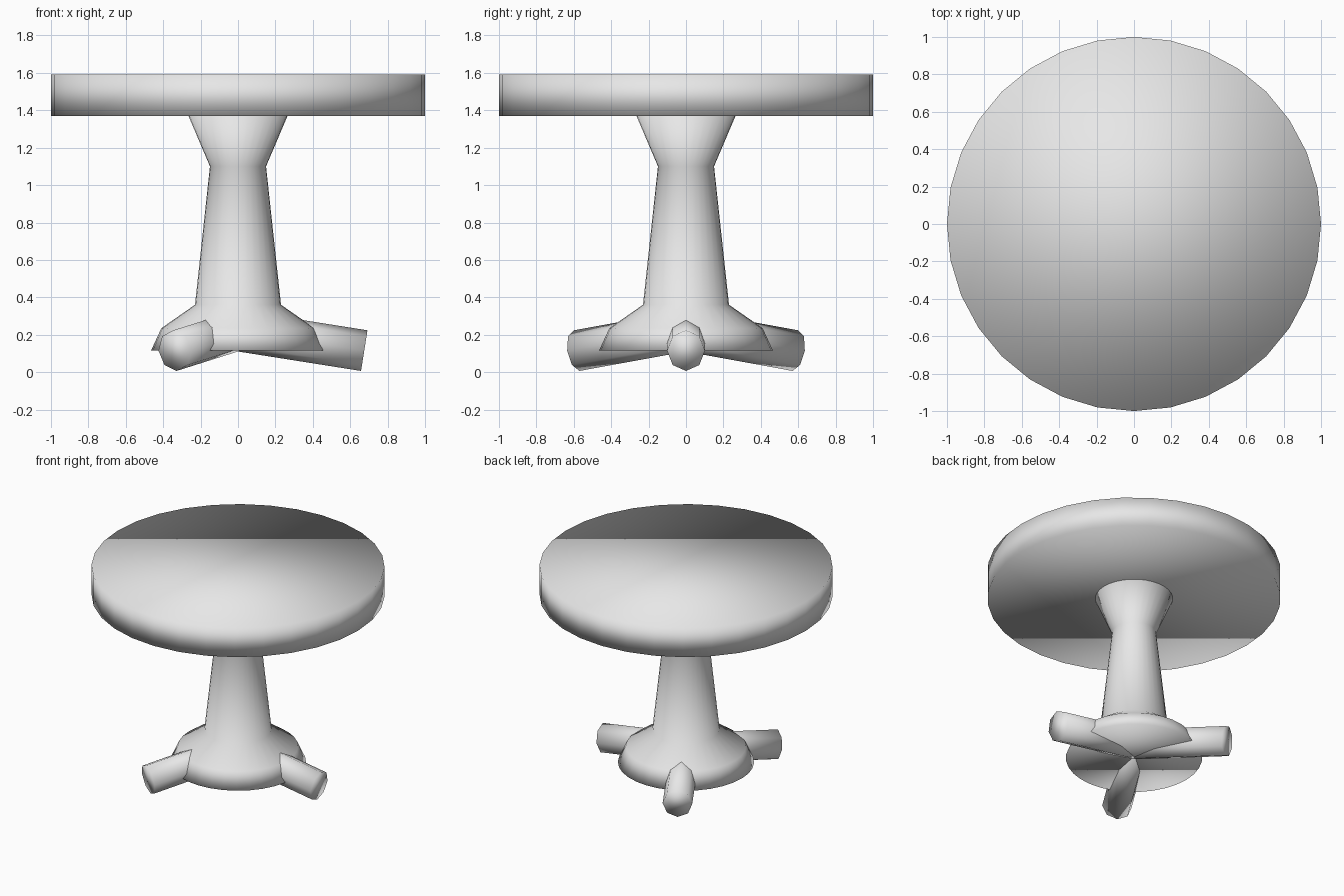
import bpy, bmesh
from math import cos, sin, pi, atan2
from mathutils import Matrix, Vector

cube = bpy.data.objects.get("Cube")
if cube:
    bpy.data.objects.remove(cube, do_unlink=True)

# Single grey finish
grey = bpy.data.materials.new("plain grey")
grey.use_nodes = True
colour = (0.8, 0.8, 0.8, 1)
grey.diffuse_color = colour
grey.node_tree.nodes["Principled BSDF"].inputs["Base Color"].default_value = colour


def turned(name, profile, sides, stretch=1.0):
    """Closed solid of rings along z, from (radius, height) pairs."""
    bm = bmesh.new()
    rings = []
    for r, z in profile:
        angles = [2 * pi * i / sides for i in range(sides)]
        rings.append([bm.verts.new((r * cos(a), r * stretch * sin(a), z)) for a in angles])
    for low, high in zip(rings, rings[1:]):
        for i in range(sides):
            j = (i + 1) % sides
            bm.faces.new((low[i], low[j], high[j], high[i]))
    bm.faces.new(rings[0][::-1])
    bm.faces.new(rings[-1])
    for f in bm.faces:
        f.smooth = True
    mesh = bpy.data.meshes.new(name)
    bm.to_mesh(mesh)
    bm.free()
    mesh.materials.append(grey)
    obj = bpy.data.objects.new(name, mesh)
    bpy.context.collection.objects.link(obj)
    return obj


# Round top
turned("table_top", [(1, 1.37), (1, 1.59)], 32)

# Flared pedestal
turned("pedestal", [(0.465, 0.115), (0.41, 0.235), (0.23, 0.36),
                    (0.15, 1.10), (0.265, 1.37)], 32)

# Three eight-sided feet sloping out and down from the middle
start, end = Vector((0.01, 0, 0.22)), Vector((0.675, 0, 0.115))
along = end - start
tilt = atan2(along.x, along.z)
for i, side in enumerate(("left", "back_right", "front_right")):
    foot = turned("foot_" + side, [(0.11, 0), (0.11, along.length)], 8, 0.92)
    foot.matrix_world = (Matrix.Rotation(i * 2 * pi / 3, 4, "Z")
                         @ Matrix.Translation(start)
                         @ Matrix.Rotation(tilt, 4, "Y"))
